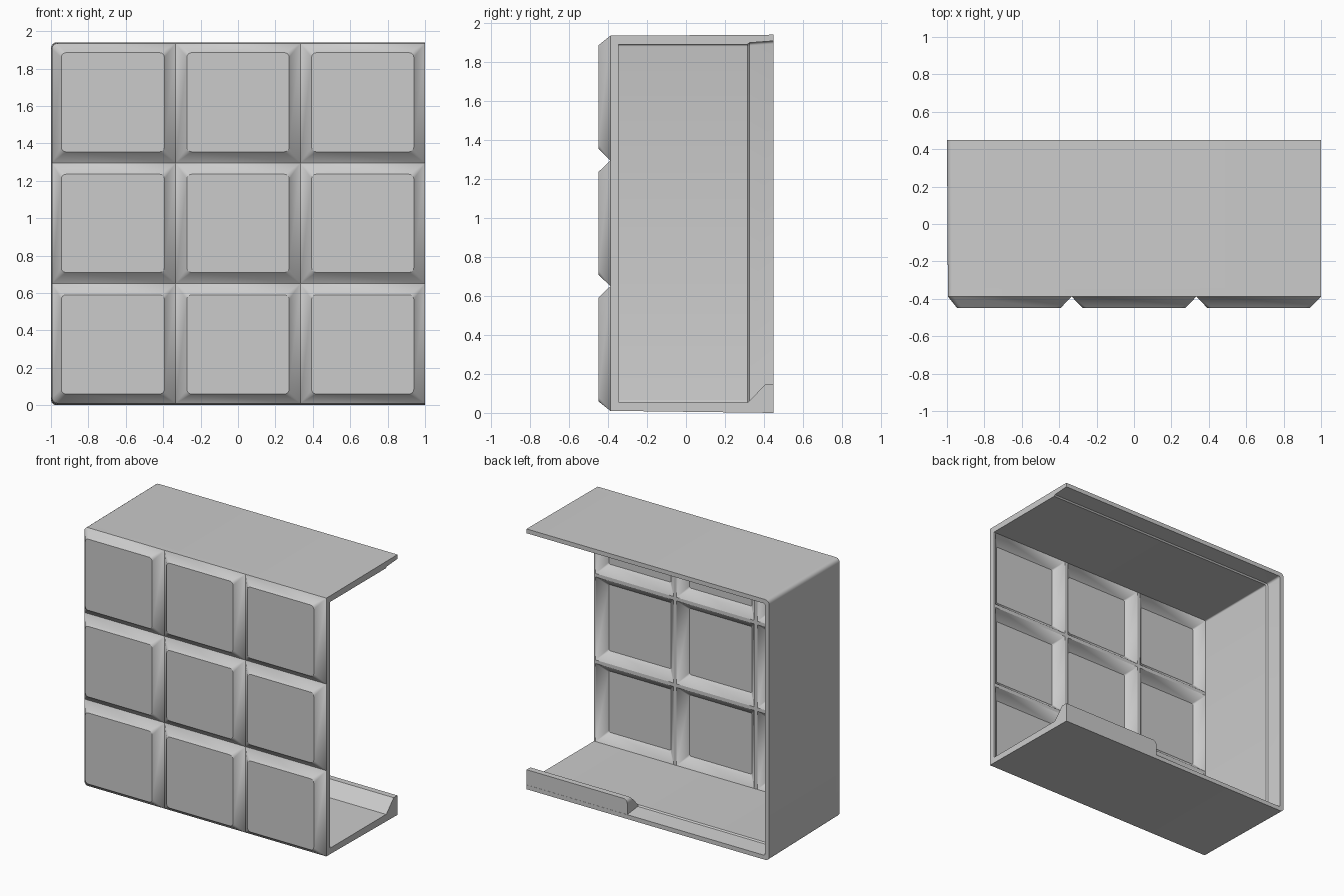
import bpy
import bmesh
from math import cos, sin, pi

cube = bpy.data.objects.get("Cube")
if cube:
    bpy.data.objects.remove(cube)

grey = bpy.data.materials.new("plain_grey")
grey.use_nodes = True
grey.diffuse_color = (0.6, 0.6, 0.6, 1)
grey.node_tree.nodes["Principled BSDF"].inputs["Base Color"].default_value = (0.6, 0.6, 0.6, 1)

STEPS = 5
RIGHT, LEFT, BOTTOM, TOP = 1.0, -0.995, 0.01, 1.935
FRONT, GROOVE, RIDGE, BACK = -0.45, -0.388, -0.345, 0.45
WALL = 0.045


def finish(bm, name):
    bmesh.ops.remove_doubles(bm, verts=bm.verts[:], dist=1e-4)
    bmesh.ops.recalc_face_normals(bm, faces=bm.faces[:])
    mesh = bpy.data.meshes.new(name)
    bm.to_mesh(mesh)
    bm.free()
    mesh.materials.append(grey)
    obj = bpy.data.objects.new(name, mesh)
    bpy.context.collection.objects.link(obj)
    bpy.ops.object.select_all(action="DESELECT")
    obj.select_set(True)
    bpy.context.view_layer.objects.active = obj
    bpy.ops.object.shade_smooth_by_angle()
    return obj


def arc(x, z, sx, sz, r, start):
    """Quarter arc tucked into the corner (x, z); sx, sz point to the inside."""
    angles = [start + pi / 2 * i / (STEPS - 1) for i in range(STEPS)]
    return [(x + sx * r + r * cos(a), z + sz * r + r * sin(a)) for a in angles]


def rectangle(x0, x1, z0, z1, radii):
    """Rounded rectangle; radii run right-top, left-top, left-bottom, right-bottom."""
    return (arc(x1, z1, -1, -1, radii[0], 0) + arc(x0, z1, 1, -1, radii[1], pi / 2)
            + arc(x0, z0, 1, 1, radii[2], pi) + arc(x1, z0, -1, 1, radii[3], 1.5 * pi))


def add_loop(bm, points, y):
    return [bm.verts.new((x, y, z)) for x, z in points]


def bridge(bm, a, b, closed=True):
    for i in range(len(a) if closed else len(a) - 1):
        j = (i + 1) % len(a)
        bm.faces.new((a[i], a[j], b[j], b[i]))


# Front wall: nine pillowed panels with V grooves outside and ridges inside
bm = bmesh.new()
columns = [LEFT, -1 / 3, 1 / 3, RIGHT]
rows = [BOTTOM, 0.65, 1.295, TOP]
for c in range(3):
    for r in range(3):
        x0, x1, z0, z1 = columns[c], columns[c + 1], rows[r], rows[r + 1]
        on_left, on_bottom, on_top = c == 0, r == 0, r == 2
        corner = [0, 0.03 * (on_left and on_top), 0.03 * (on_left and on_bottom), 0]

        def inset(edge, inner, extra=0.0):
            return [x0 + (edge if on_left else inner) + extra, x1 - inner - extra,
                    z0 + (edge if on_bottom else inner) + extra,
                    z1 - (edge if on_top else inner) - extra]

        cell = rectangle(x0, x1, z0, z1, corner)
        face = rectangle(*inset(0.05, 0.06), [0.025] * 4)
        rim = rectangle(*inset(WALL, 0.013), [0] * 4)
        recess = rectangle(*inset(WALL, 0.013, 0.063), [0.012] * 4)
        loops = [add_loop(bm, p, y) for p, y in
                 ((face, FRONT), (cell, GROOVE), (cell, RIDGE), (rim, RIDGE), (recess, -0.41))]
        for a, b in zip(loops, loops[1:]):
            bridge(bm, a, b)
        bm.faces.new(loops[0])
        bm.faces.new(loops[-1])
# Open the hidden seams between neighbouring panels
seams = [f for f in bm.faces
         if any(all(abs(v.co.x - x) < 1e-4 for v in f.verts) for x in columns[1:3])
         or any(all(abs(v.co.z - z) < 1e-4 for v in f.verts) for z in rows[1:3])]
bmesh.ops.delete(bm, geom=seams, context="FACES")
finish(bm, "panelled_front")

# Top, left and bottom walls: one drafted C-shaped shell with a stepped back rim
bm = bmesh.new()


def wall_path(thickness, draft, radius):
    x, z0, z1 = LEFT + thickness - draft, BOTTOM + thickness - 2 * draft, TOP - thickness + draft
    return ([(RIGHT, z1)] + arc(x, z1, 1, -1, radius, pi / 2)
            + arc(x, z0, 1, 1, radius, pi) + [(RIGHT, z0)])


sections = [(0, 0, 0.03, RIDGE), (0, 0.005, 0.03, BACK), (0.032, 0.005, 0.015, BACK),
            (0.036, 0, 0.015, 0.325), (WALL, 0, 0.01, 0.315), (WALL, 0, 0.01, RIDGE)]
loops = [add_loop(bm, wall_path(t, d, rad), y) for t, d, rad, y in sections]
for a, b in zip(loops, loops[1:] + loops[:1]):
    bridge(bm, a, b, closed=False)
for end in (0, -1):
    bm.faces.new([loop[end] for loop in loops])
finish(bm, "wall_shell")

# Back lip: wedge standing on the rear of the floor
bm = bmesh.new()
profile = [(0.31, 0.045), (0.405, 0.145), (0.449, 0.145), (0.449, 0.01), (0.31, 0.02)]
inner, outer = [[bm.verts.new((x, y, z)) for y, z in profile] for x in (0.17, RIGHT)]
bridge(bm, inner, outer)
bm.faces.new(inner)
bm.faces.new(outer)
corner = [bm.edges.get((inner[1], inner[2]))]
bmesh.ops.bevel(bm, geom=corner, offset=0.03, segments=4, profile=0.5, affect="EDGES")
finish(bm, "back_lip")
